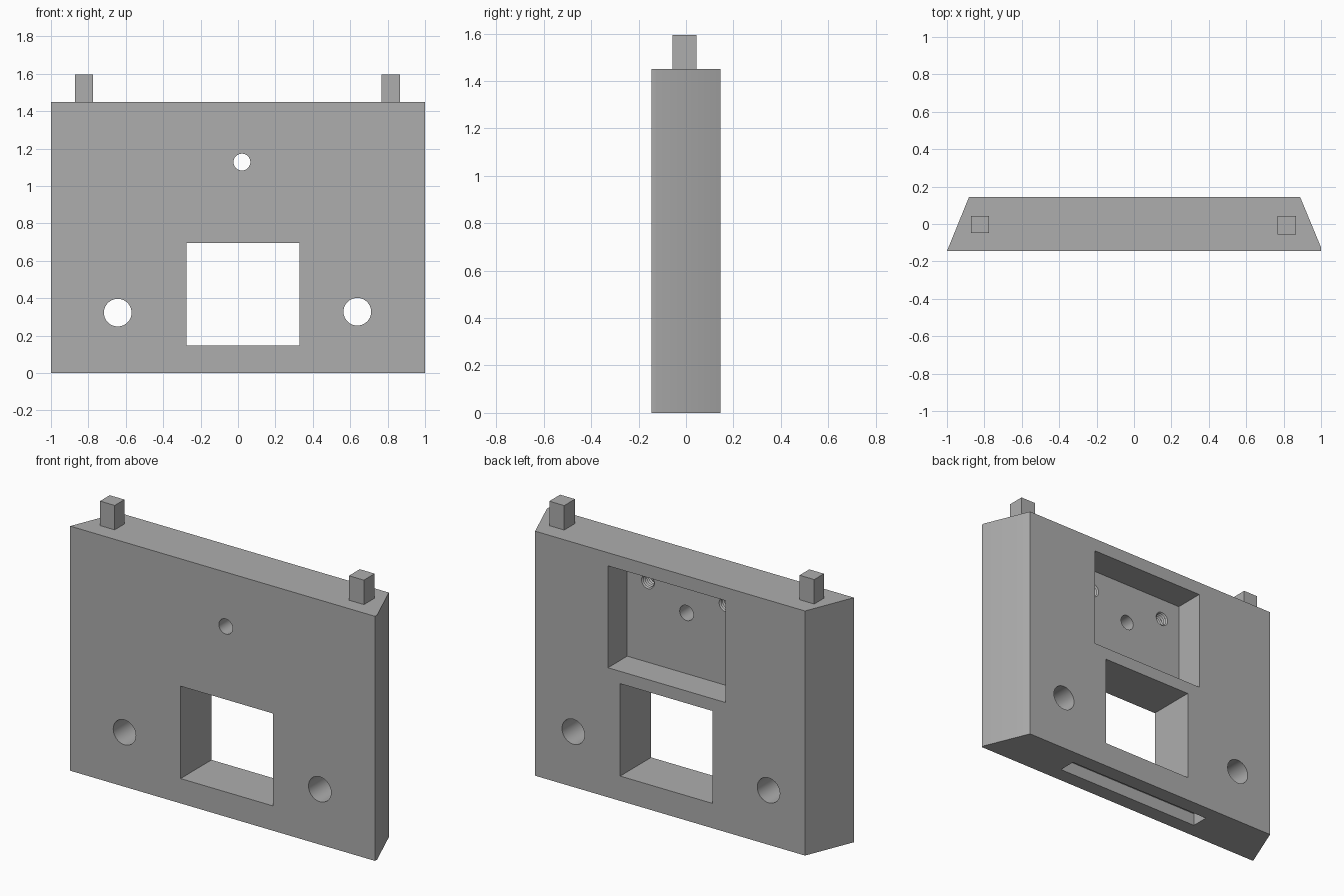
import bpy
import bmesh
import math
from mathutils import Matrix

cube = bpy.data.objects.get("Cube")
if cube:
    bpy.data.objects.remove(cube, do_unlink=True)

BACK, FRONT, TOP = 0.145, -0.145, 1.45
FLOOR = -0.035          # y of the back pocket's floor

grey = bpy.data.materials.new("plain grey")
grey.use_nodes = True
grey.diffuse_color = (0.42, 0.42, 0.42, 1)
grey.node_tree.nodes["Principled BSDF"].inputs["Base Color"].default_value = (0.42, 0.42, 0.42, 1)


def finish(name, bm):
    bmesh.ops.recalc_face_normals(bm, faces=bm.faces)
    mesh = bpy.data.meshes.new(name)
    bm.to_mesh(mesh)
    bm.free()
    mesh.materials.append(grey)
    obj = bpy.data.objects.new(name, mesh)
    bpy.context.collection.objects.link(obj)
    return obj


def box(name, x, y, z):
    bm = bmesh.new()
    bmesh.ops.create_cube(bm, size=1)
    for v in bm.verts:
        v.co = [lo + (c + 0.5) * (hi - lo) for c, (lo, hi) in zip(v.co, (x, y, z))]
    return finish(name, bm)


def prism(name, outline, height):
    bm = bmesh.new()
    face = bm.faces.new([bm.verts.new((x, y, 0)) for x, y in outline])
    ext = bmesh.ops.extrude_face_region(bm, geom=[face])
    tops = [g for g in ext["geom"] if isinstance(g, bmesh.types.BMVert)]
    bmesh.ops.translate(bm, verts=tops, vec=(0, 0, height))
    return finish(name, bm)


def turned(name, x, z, profile, sides=40):
    """Solid of revolution about a line along y; profile holds (radius, y)."""
    bm = bmesh.new()
    rings = [[bm.verts.new((x + r * math.cos(2 * math.pi * i / sides), y,
                            z + r * math.sin(2 * math.pi * i / sides)))
              for i in range(sides)] for r, y in profile]
    for a, b in zip(rings, rings[1:]):
        for i in range(sides):
            j = (i + 1) % sides
            bm.faces.new((a[i], a[j], b[j], b[i]))
    bm.faces.new(rings[0])
    bm.faces.new(rings[-1])
    return finish(name, bm)


def through_hole(name, x, z, r):
    return turned(name, x, z, [(r, FRONT - 0.1), (r, BACK + 0.1)])


def threaded_hole(name, x, z, r=0.042, pitch=0.016, turns=5):
    profile = [(r, FLOOR + 0.02), (r, FLOOR)]
    for i in range(turns):
        y = FLOOR - i * pitch
        profile += [(r * 0.8, y - pitch / 2), (r, y - pitch)]
    return turned(name, x, z, profile)


# Panel with tapered sides
panel = prism("panel", [(-1, FRONT), (1, FRONT), (1, -0.125), (0.888, BACK), (-0.882, BACK)], TOP)

# Openings, pocket, slot and holes
cutters = [
    box("window_cutter", (-0.275, 0.33), (-0.3, 0.3), (0.147, 0.695)),
    box("pocket_cutter", (-0.36, 0.41), (FLOOR, 0.3), (0.768, 1.372)),
    box("slot_cutter", (-0.485, 0.495), (-0.052, 0.053), (-0.1, 0.075)),
    through_hole("sensor_hole_cutter", 0.021, 1.128, 0.045),
    through_hole("right_hole_cutter", -0.643, 0.323, 0.074),
    through_hole("left_hole_cutter", 0.638, 0.328, 0.074),
    threaded_hole("left_thread_cutter", 0.274, 1.246),
    threaded_hole("right_thread_cutter", -0.235, 1.246),
]
bpy.context.view_layer.objects.active = panel
for cutter in cutters:
    cutter.hide_render = True
    mod = panel.modifiers.new(cutter.name, "BOOLEAN")
    mod.operation = "DIFFERENCE"
    mod.solver = "EXACT"
    mod.object = cutter
    bpy.ops.object.modifier_apply(modifier=mod.name)
    bpy.data.objects.remove(cutter, do_unlink=True)

bpy.ops.object.select_all(action="DESELECT")
panel.select_set(True)
bpy.ops.object.shade_smooth_by_angle(angle=math.radians(25))

# Square pegs on the top edge
box("right_peg", (-0.872, -0.776), (-0.047, 0.044), (TOP, 1.595))
box("left_peg", (0.768, 0.866), (-0.057, 0.044), (TOP, 1.595))
